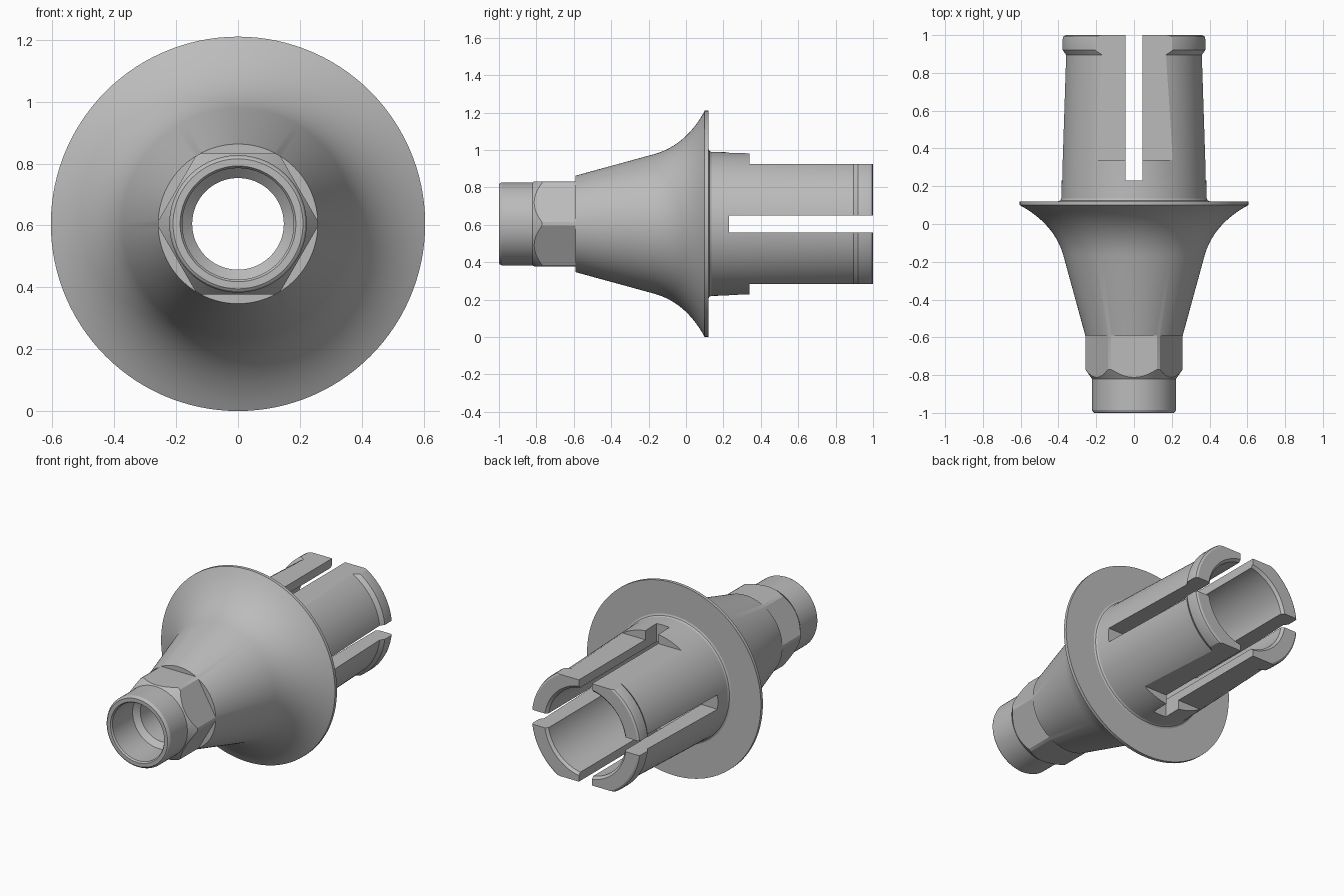
import bpy, bmesh, math
from mathutils import Matrix, Vector

if "Cube" in bpy.data.objects:
    bpy.data.objects.remove(bpy.data.objects["Cube"], do_unlink=True)

AXIS_Z = 0.605
SEGMENTS = 120

metal = bpy.data.materials.new("grey metal")
metal.use_nodes = True
metal.diffuse_color = (0.5, 0.5, 0.5, 1)
metal.node_tree.nodes["Principled BSDF"].inputs["Base Color"].default_value = (0.5, 0.5, 0.5, 1)


def add_object(name, bm):
    bmesh.ops.recalc_face_normals(bm, faces=bm.faces)
    mesh = bpy.data.meshes.new(name)
    bm.to_mesh(mesh)
    bm.free()
    mesh.materials.append(metal)
    obj = bpy.data.objects.new(name, mesh)
    bpy.context.collection.objects.link(obj)
    return obj


def revolve(name, profile):
    """Closed ring of (y, radius) points spun about the long axis."""
    bm = bmesh.new()
    rings = []
    for i in range(SEGMENTS):
        a = math.tau * i / SEGMENTS
        rings.append([bm.verts.new((r * math.cos(a), y, AXIS_Z + r * math.sin(a)))
                      for y, r in profile])
    n = len(profile)
    for i, ring in enumerate(rings):
        after = rings[(i + 1) % SEGMENTS]
        for j in range(n):
            k = (j + 1) % n
            bm.faces.new((ring[j], ring[k], after[k], after[j]))
    return add_object(name, bm)


def cut_box(body, x, y, z, angle=0):
    """Subtract a box given by ranges about the axis, turned around it."""
    low, high = Vector((x[0], y[0], z[0])), Vector((x[1], y[1], z[1]))
    bm = bmesh.new()
    place = (Matrix.Translation((0, 0, AXIS_Z)) @ Matrix.Rotation(angle, 4, 'Y')
             @ Matrix.Translation((low + high) / 2) @ Matrix.Diagonal((*(high - low), 1)))
    bmesh.ops.create_cube(bm, size=1, matrix=place)
    cutter = add_object("cutter", bm)
    cutter.hide_render = True
    mod = body.modifiers.new("cut", 'BOOLEAN')
    mod.operation, mod.solver, mod.object = 'DIFFERENCE', 'EXACT', cutter
    bpy.context.view_layer.objects.active = body
    bpy.ops.object.modifier_apply(modifier=mod.name)
    bpy.data.objects.remove(cutter, do_unlink=True)


# Flared skirt: quadratic curve from the cone to the rim
p0, p1, p2 = Vector((-0.17, 0.373)), Vector((0.0, 0.42)), Vector((0.1, 0.605))
flare = []
for i in range(17):
    t = i / 16
    flare.append(tuple(p0 * (1 - t) ** 2 + p1 * 2 * t * (1 - t) + p2 * t * t))

# Outer surface from front to back, then the stepped bore back to the front
nose_and_hex = [(-1, 0.21), (-0.995, 0.217), (-0.985, 0.222), (-0.82, 0.222),
                (-0.77, 0.258), (-0.59, 0.258)]
sleeve = [(0.12, 0.605), (0.12, 0.4), (0.125, 0.39), (0.135, 0.385), (0.34, 0.38),
          (0.895, 0.362), (0.92, 0.38), (0.98, 0.38), (0.994, 0.376), (1, 0.365)]
bore = [(1, 0.285), (0.985, 0.27), (-0.3, 0.27), (-0.3, 0.148), (-0.76, 0.148),
        (-0.79, 0.18), (-0.99, 0.18), (-1, 0.187)]
body = revolve("flanged_sleeve", nose_and_hex + flare + sleeve + bore)

# Hexagonal flats on the collar
for i in range(6):
    cut_box(body, (-0.3, 0.3), (-0.83, -0.59), (0.228, 0.4), i * math.pi / 3)

# Flats above and below the sleeve
for i in range(2):
    cut_box(body, (-0.5, 0.5), (0.34, 1.1), (0.32, 0.6), i * math.pi)

# Crossed slots that split the sleeve into four fingers
for i in range(2):
    cut_box(body, (-0.045, 0.045), (0.23, 1.1), (-0.7, 0.7), i * math.pi / 2)

bpy.ops.object.select_all(action='DESELECT')
body.select_set(True)
bpy.context.view_layer.objects.active = body
bpy.ops.object.shade_smooth_by_angle(angle=math.radians(25))
